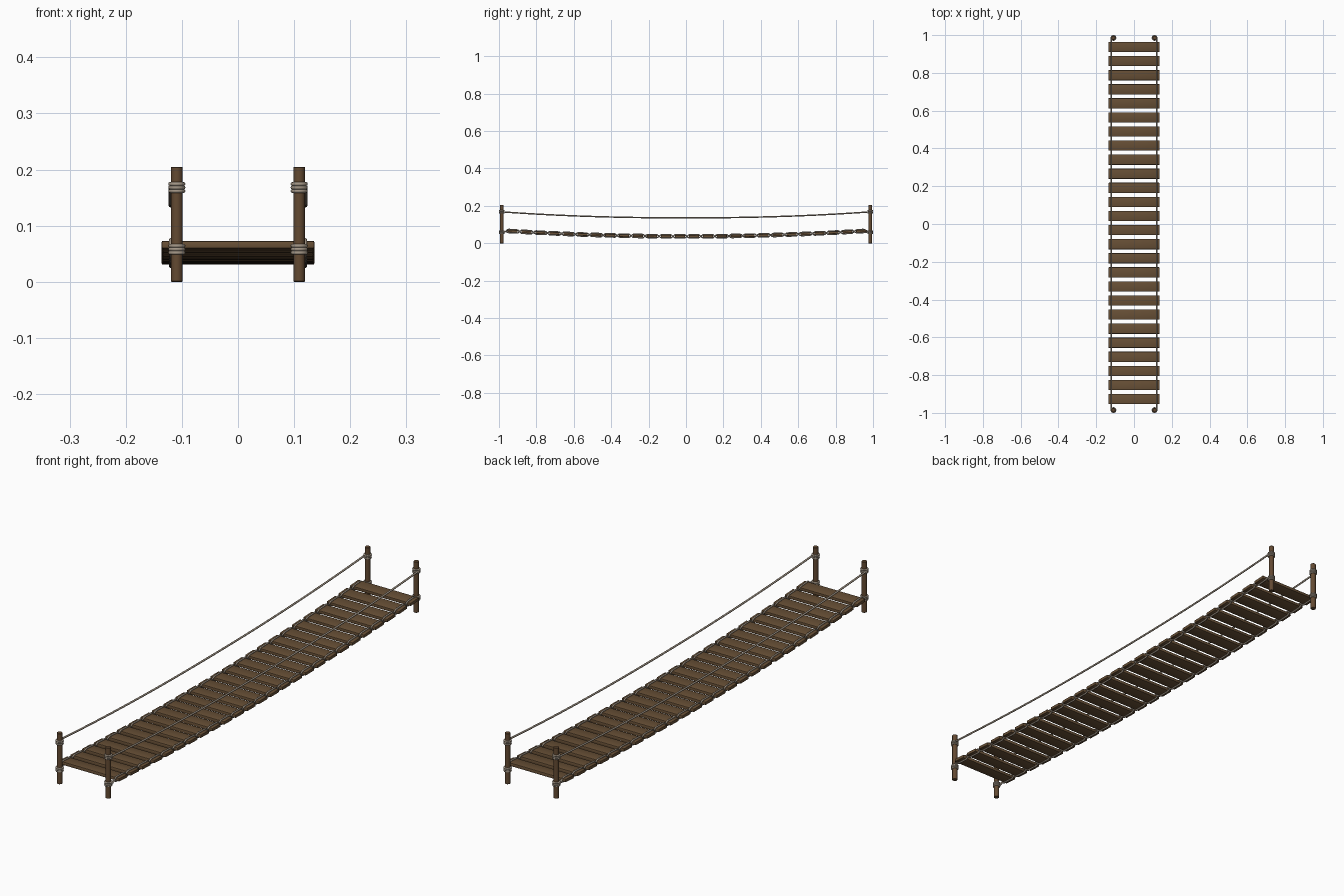
import bpy, bmesh, math
from mathutils import Matrix, Vector

if "Cube" in bpy.data.objects:
    bpy.data.objects.remove(bpy.data.objects["Cube"])

def mat(name, c):
    m = bpy.data.materials.new(name)
    m.diffuse_color = (*c, 1)
    m.use_nodes = True
    m.node_tree.nodes["Principled BSDF"].inputs["Base Color"].default_value = m.diffuse_color
    return m

WOOD = mat("plank_wood", (0.135, 0.078, 0.036))
POST = mat("post_wood", (0.125, 0.068, 0.032))
ROPE = mat("rope", (0.36, 0.30, 0.235))
PX, PY, RX = 0.109, 0.985, 0.120
N, Y0, Y1 = 26, -0.927, 0.937
PITCH = (Y1 - Y0) / (N - 1)

def finish(name, bm, m):
    me = bpy.data.meshes.new(name)
    bm.to_mesh(me)
    bm.free()
    me.materials.append(m)
    ob = bpy.data.objects.new(name, me)
    bpy.context.collection.objects.link(ob)
    bpy.context.view_layer.objects.active = ob
    ob.select_set(True)
    bpy.ops.object.shade_smooth_by_angle(angle=math.radians(40))
    ob.select_set(False)

def rope(name, pts, r, cyclic=False):
    cu = bpy.data.curves.new(name, 'CURVE')
    cu.dimensions = '3D'
    cu.bevel_depth = r
    cu.bevel_resolution = 2
    cu.use_fill_caps = True
    s = cu.splines.new('POLY')
    s.points.add(len(pts) - 1)
    for p, co in zip(s.points, pts):
        p.co = (*co, 1)
    s.use_cyclic_u = cyclic
    cu.materials.append(ROPE)
    ob = bpy.data.objects.new(name, cu)
    bpy.context.collection.objects.link(ob)

def deck_z(y):
    return 0.037 + 0.031 * (y / PY) ** 2

# posts with rope lashings
for sx in (-1, 1):
    for sy in (-1, 1):
        bm = bmesh.new()
        bmesh.ops.create_cone(bm, cap_ends=True, segments=16, radius1=0.0105, radius2=0.0105,
                              depth=0.205, matrix=Matrix.Translation((sx * PX, sy * PY, 0.1025)))
        rim = [e for e in bm.edges if abs(e.verts[0].co.z - e.verts[1].co.z) < 1e-5]
        bmesh.ops.bevel(bm, geom=rim, offset=0.001, segments=1, affect='EDGES')
        finish("post", bm, POST)
        for zc in (0.058, 0.168):
            for k in (-1, 0, 1):
                rope("lashing", [(sx * PX + 0.0118 * math.cos(a), sy * PY + 0.0118 * math.sin(a),
                                  zc + k * 0.0062)
                                 for a in [i * math.tau / 20 for i in range(20)]], 0.0036, True)

# planks following the sag
for i in range(N):
    y = Y0 + i * PITCH
    slope = math.atan(2 * 0.031 * y / PY ** 2)
    bm = bmesh.new()
    bmesh.ops.create_cube(bm, size=1)
    bmesh.ops.scale(bm, vec=Vector((0.272, 0.054, 0.013)), verts=bm.verts)
    bmesh.ops.bevel(bm, geom=bm.edges[:], offset=0.0025, segments=2, affect='EDGES', profile=0.5)
    bm.transform(Matrix.Translation((0, y, deck_z(y))) @ Matrix.Rotation(slope, 4, 'X'))
    finish("plank", bm, WOOD)

# deck ropes: two strands crossing between planks; hand ropes above
STEPS = 300
ys = [-PY + 2 * PY * i / STEPS for i in range(STEPS + 1)]
for sx in (-1, 1):
    for d in (-1, 1):
        pts = []
        for y in ys:
            t = min(1, (PY - abs(y)) / 0.035)     # both strands meet at the post lashing
            w = 2.2 * math.cos(math.pi * (y - Y0) / PITCH)
            w = max(-1, min(1, w))                # flat over each plank, crossing in the gap
            pts.append((sx * RX, y, deck_z(y) * t + 0.058 * (1 - t) + d * w * 0.009 * t))
        rope("deck_rope", pts, 0.0033)
    rope("hand_rope", [(sx * RX, y, 0.136 + 0.032 * abs(y / PY) ** 2.2) for y in ys[::5]], 0.0037)
